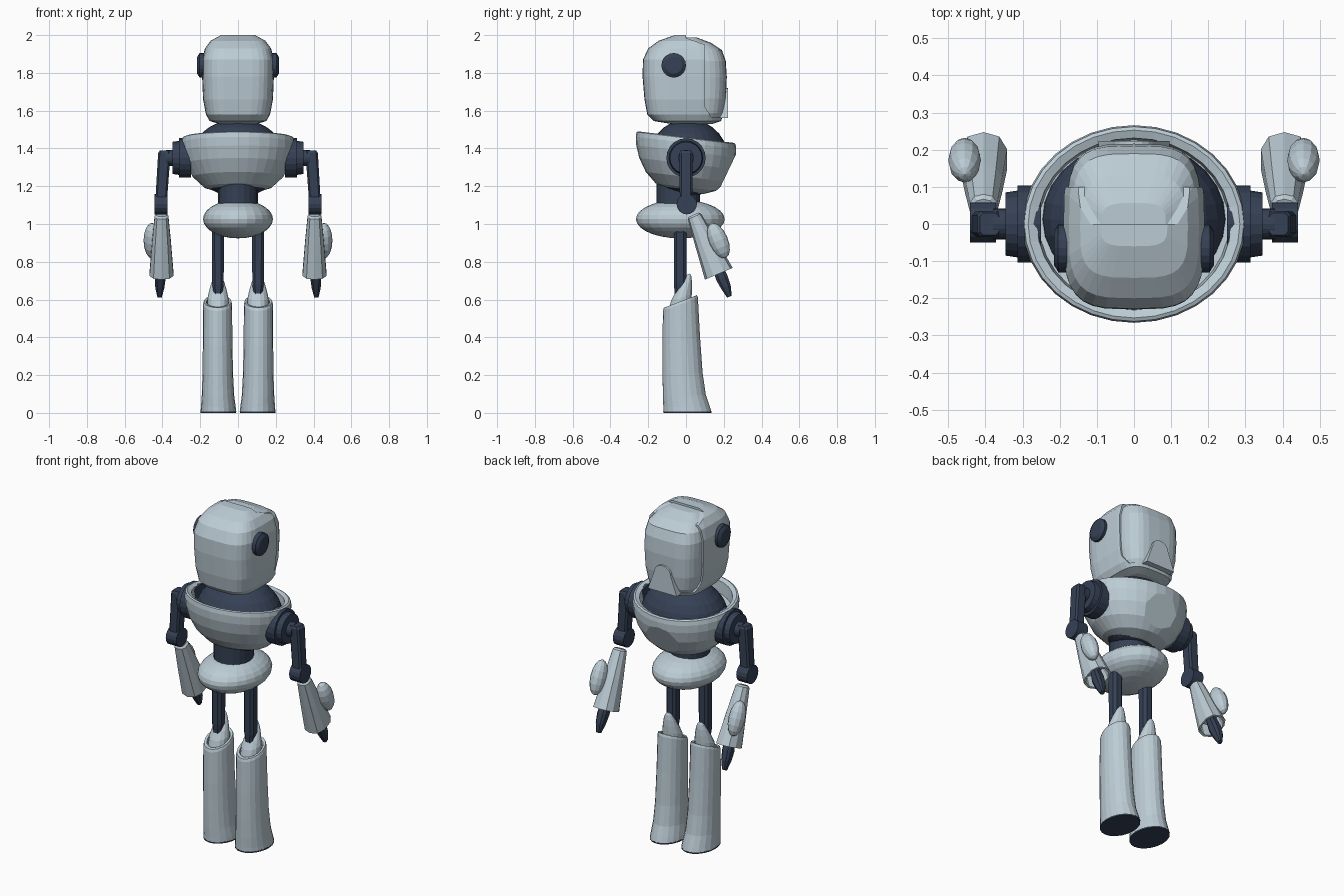
import bpy, bmesh, math
from mathutils import Vector, Matrix

if "Cube" in bpy.data.objects:
    bpy.data.objects.remove(bpy.data.objects["Cube"])


def material(name, rgb):
    m = bpy.data.materials.new(name)
    m.diffuse_color = (*rgb, 1)
    m.use_nodes = True
    m.node_tree.nodes["Principled BSDF"].inputs["Base Color"].default_value = m.diffuse_color
    return m


LIGHT = material("pale_grey", (0.50, 0.60, 0.66))
DARK = material("dark_navy", (0.035, 0.052, 0.09))


def finish(name, bm, mat):
    bmesh.ops.recalc_face_normals(bm, faces=bm.faces)
    me = bpy.data.meshes.new(name)
    bm.to_mesh(me)
    bm.free()
    me.materials.append(mat)
    ob = bpy.data.objects.new(name, me)
    bpy.context.collection.objects.link(ob)
    return ob


def loft_bm(rings, n=16, power=2.0, turn=0.0):
    """Skin rings of (centre, u half axis, v half axis) with superellipse sections."""
    bm = bmesh.new()
    loops = []
    for c, u, v in rings:
        loop = []
        for i in range(n):
            a = 2 * math.pi * (i + turn) / n
            ca, sa = math.cos(a), math.sin(a)
            p = Vector(c) + Vector(u) * math.copysign(abs(ca) ** (2 / power), ca) \
                + Vector(v) * math.copysign(abs(sa) ** (2 / power), sa)
            loop.append(bm.verts.new(p))
        loops.append(loop)
    for a, b in zip(loops, loops[1:]):
        for i in range(n):
            j = (i + 1) % n
            bm.faces.new((a[i], a[j], b[j], b[i]))
    bm.faces.new(loops[0][::-1])
    bm.faces.new(loops[-1])
    return bm


def loft(name, rings, mat, n=16, power=2.0, turn=0.0):
    return finish(name, loft_bm(rings, n, power, turn), mat)


def ellipsoid(name, centre, radii, mat, rot=0.0, u=24, v=14):
    bm = bmesh.new()
    bmesh.ops.create_uvsphere(bm, u_segments=u, v_segments=v, radius=1)
    bm.transform(Matrix.Translation(centre) @ Matrix.Rotation(rot, 4, 'X')
                 @ Matrix.Diagonal((*radii, 1)))
    return finish(name, bm, mat)


def prism(name, pts, depth, mat):
    """Extrude an outline given as 3D points along a vector."""
    bm = bmesh.new()
    f = bm.faces.new([bm.verts.new(p) for p in pts])
    r = bmesh.ops.extrude_face_region(bm, geom=[f])
    vs = [g for g in r['geom'] if isinstance(g, bmesh.types.BMVert)]
    bmesh.ops.translate(bm, verts=vs, vec=depth)
    return finish(name, bm, mat)


def flat(z, rx, y0, y1, x=0.0, slope=0.0):
    """Level (or sloped along y) ring from x radius and y limits."""
    ry = (y1 - y0) / 2
    return ((x, (y0 + y1) / 2, z), (rx, 0, 0), (0, ry, slope * ry))


# head: hood with a face opening, and the face panel inside
head = [flat(*r) for r in (
    (1.53, .10, -.08, .14), (1.545, .15, -.17, .185), (1.58, .17, -.205, .20),
    (1.66, .185, -.22, .212), (1.78, .19, -.23, .218), (1.87, .19, -.228, .212),
    (1.93, .175, -.20, .19), (1.97, .145, -.145, .13), (2.0, .09, -.06, .05))]
hood = loft("head_hood", head, LIGHT, 32, 3.6)
outline = ((0, 2.1), (0, 1.985), (.10, 1.95), (.10, 1.62), (.135, 1.565), (.3, 1.565), (.3, 2.1))
cutter = prism("hood_cutter", [(-.4, y, z) for y, z in outline], (.8, 0, 0), LIGHT)
mod = hood.modifiers.new("opening", 'BOOLEAN')
mod.operation, mod.object, mod.solver = 'DIFFERENCE', cutter, 'EXACT'
bpy.context.view_layer.update()
cut = bpy.data.meshes.new_from_object(hood.evaluated_get(bpy.context.evaluated_depsgraph_get()))
hood.modifiers.clear()
hood.data = cut
bpy.data.objects.remove(cutter)

face = loft_bm(head, 32, 3.6)
bmesh.ops.scale(face, verts=face.verts, vec=(.95, .95, .95),
                space=Matrix.Translation((0, 0, -1.755)))
bmesh.ops.translate(face, verts=face.verts, vec=(0, .009, 0))
finish("face_panel", face, LIGHT)

# chin tab: arch rising over the lower face
arch = [(-.095, 1.56), (.095, 1.56)]
arch += [(.055 * math.cos(a), 1.67 + .05 * math.sin(a))
         for a in (math.pi * i / 8 for i in range(9))]
prism("chin_tab", [(x, .17, z) for x, z in arch], (0, .053, 0), LIGHT)

# neck dome
ellipsoid("neck_dome", (0, .012, 1.35), (.25, .21, .205), DARK, u=28)

# torso bowl with sloping rim, flattened round spot on the chest
bowl = [((0, 0, z), (.3 * r, 0, 0), (0, .266 * r, -.12 * .266 * r)) for r, z in (
    (.35, 1.17), (.6, 1.195), (.8, 1.25), (.93, 1.32), (.99, 1.385), (1, 1.43),
    (.985, 1.455), (.95, 1.46), (.87, 1.45), (.85, 1.38))]
bm = loft_bm(bowl, 32)
cutres = bmesh.ops.bisect_plane(
    bm, geom=bm.verts[:] + bm.edges[:] + bm.faces[:], plane_co=(0, .225, 1.285),
    plane_no=(0, .9, -.43), clear_outer=True)
bmesh.ops.edgeloop_fill(bm, edges=[e for e in cutres['geom_cut']
                                   if isinstance(e, bmesh.types.BMEdge)])
finish("torso_bowl", bm, LIGHT)

# waist and pelvis
loft("waist", [flat(1.08, .105, -.155, .075), flat(1.22, .105, -.155, .075)], DARK, 20)
ellipsoid("pelvis", (0, -.03, 1.026), (.185, .235, .102), LIGHT)

for side, s in (("right", 1), ("left", -1)):
    def tube(part, x0, x1, y, z, r0, r1, mat=DARK, n=20):
        """Disc or cylinder lying along x."""
        loft(f"{side}_{part}", [((s * x, y, z), (0, r, 0), (0, 0, r))
                                for x, r in ((x0, r0), (x1, r1))], mat, n)

    # ear
    tube("ear", .17, .205, -.065, 1.84, .065, .065)
    tube("ear_cap", .205, .216, -.065, 1.84, .062, .045)

    # shoulder discs and axle
    tube("shoulder_disc", .25, .313, 0, 1.35, .104, .104)
    tube("shoulder_cap", .313, .346, 0, 1.35, .09, .085)
    tube("shoulder_axle", .34, .38, 0, 1.35, .042, .042)

    # upper arm and elbow
    loft(f"{side}_upper_arm", [
        ((s * x, 0, z), (h, 0, 0), (0, d, 0)) for x, z, h, d in (
            (.389, 1.388, .026, .03), (.390, 1.375, .034, .036),
            (.405, 1.15, .032, .034), (.410, 1.07, .028, .03))], DARK, 8, 5, .5)
    tube("elbow", .372, .442, .004, 1.105, .054, .054, n=16)

    # flared hollow forearm, tilted toward +y
    axis, perp = Vector((0, .39, -.92)), Vector((0, .92, .39))
    top = Vector((s * .405, .045, 1.04))
    loft(f"{side}_forearm", [
        (top + axis * t, (hx, 0, 0), perp * hp) for t, hx, hp in (
            (-.01, .028, .028), (0, .038, .038), (.15, .052, .058), (.33, .066, .08),
            (.33, .056, .068), (.25, .05, .058))], LIGHT, 10, 2.4, .5)
    ellipsoid(f"{side}_forearm_pod", (s * .456, .172, .912), (.044, .05, .1),
              LIGHT, math.atan2(.39, .92), 12, 8)

    # pointed hand
    loft(f"{side}_hand", [
        ((s * x, y, z), (h, 0, 0), perp * d) for x, y, z, h, d in (
            (.408, .155, .80, .025, .025), (.412, .19, .715, .03, .034),
            (.414, .212, .665, .025, .028), (.415, .23, .615, .012, .014))], DARK, 8, 3, .5)

    # thigh rod and knee horn
    X = s * .106
    loft(f"{side}_thigh", [flat(.62, .022, -.06, -.01, X), flat(.68, .032, -.066, .004, X),
                           flat(.98, .033, -.066, .004, X)], DARK, 8, 3, .5)
    loft(f"{side}_knee_horn", [
        flat(z, r, y0, y1, X, .3) for z, r, y0, y1 in (
            (.56, .056, -.095, .03), (.61, .055, -.08, .032), (.65, .046, -.058, .033),
            (.69, .034, -.03, .032), (.72, .022, -.008, .028), (.735, .01, .005, .022))],
        LIGHT, 14)

    # shin: slanted top, recessed cap, flared foot
    loft(f"{side}_shin", [
        flat(z, r, y0, y1, s * x, k) for z, r, y0, y1, x, k in (
            (.008, .094, -.12, .134, .104, 0), (.03, .092, -.12, .127, .104, 0),
            (.09, .086, -.122, .105, .106, .05), (.2, .081, -.124, .088, .107, .1),
            (.38, .078, -.125, .074, .108, .25), (.575, .077, -.122, .063, .108, .38),
            (.59, .073, -.117, .058, .108, .38), (.588, .06, -.1, .042, .108, .38),
            (.565, .058, -.098, .04, .108, .38))], LIGHT, 20)
    loft(f"{side}_sole", [flat(0, .094, -.12, .134, s * .104),
                          flat(.008, .095, -.121, .135, s * .104)], DARK, 20)
